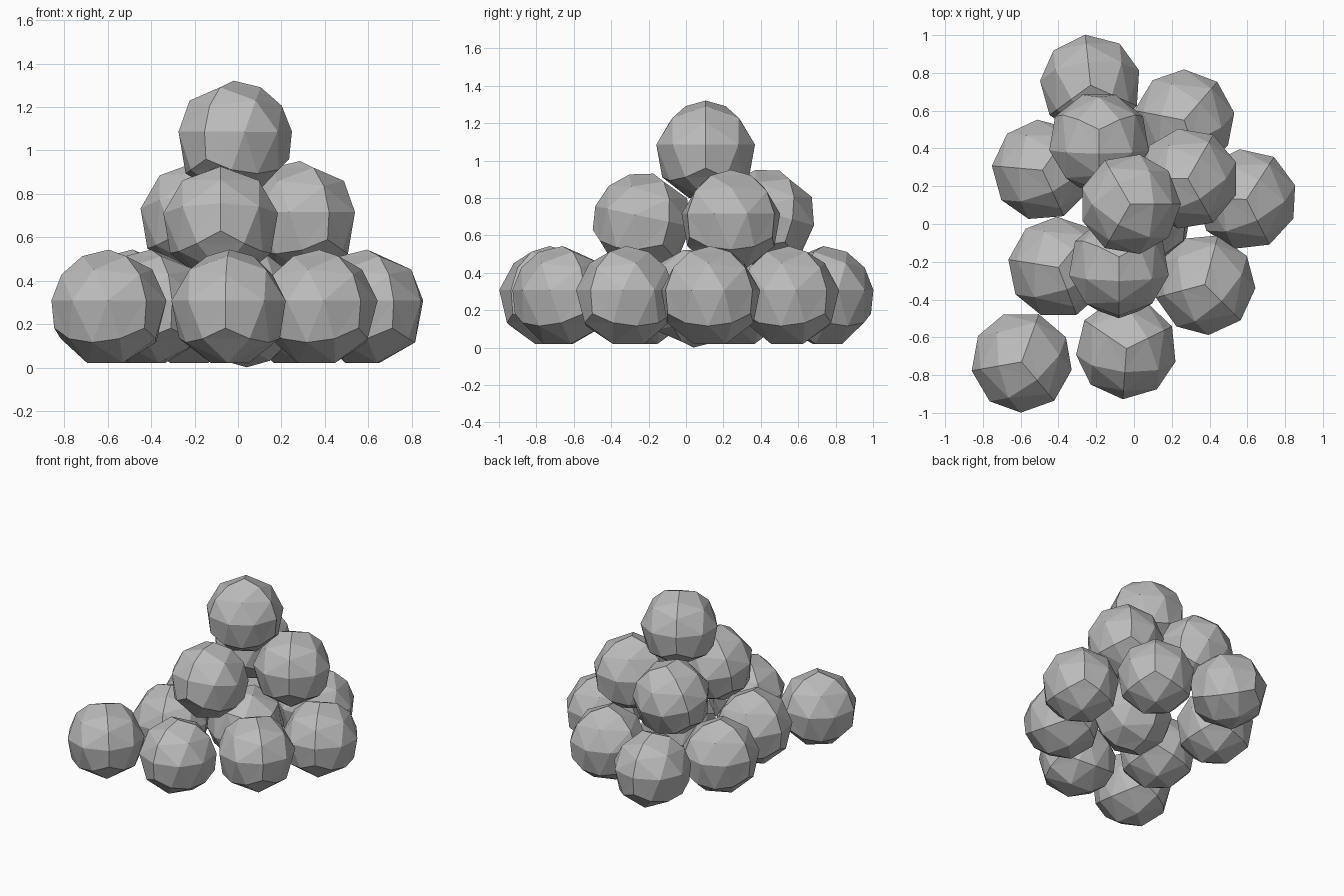
import bpy, bmesh
from math import radians, sin, cos, tan, acos, sqrt
from mathutils import Vector, Matrix

cube = bpy.data.objects.get("Cube")
if cube:
    bpy.data.objects.remove(cube)

grey = bpy.data.materials.new("stone_grey")
grey.use_nodes = True
GREY = (0.5, 0.5, 0.5, 1)
grey.diffuse_color = GREY
for node in grey.node_tree.nodes:
    if node.type == 'BSDF_PRINCIPLED':
        node.inputs["Base Color"].default_value = GREY

RADIUS = 0.271
N = 4                      # segments along each seam
INNER = tan(radians(22))   # half-size of the flat patch on each side


def patch_point(corners, w):
    """Point on the unit ball for whole-number weights on three corners."""
    used = [(c, n) for c, n in zip(corners, w) if n]
    if len(used) == 1:
        return used[0][0].copy()
    if len(used) == 2:     # even steps along a seam
        (a, n), (b, _) = used
        return b.slerp(a, n / N)
    mid = sum(corners, Vector()).normalized()
    c = corners[w.index(max(w))]
    out = (c - mid * c.dot(mid)).normalized()
    return (mid + out * INNER).normalized()


def ball_mesh():
    """Four-cornered ball: one corner on top, flat patch below."""
    h = sqrt(8) / 3
    tips = [Vector((0, 0, 1))]
    tips += [Vector((h * cos(radians(a)), h * sin(radians(a)), -1 / 3)) for a in (0, 120, 240)]
    bm = bmesh.new()
    for ids in ((0, 1, 2), (0, 2, 3), (0, 3, 1), (1, 3, 2)):
        tri = [tips[i] for i in ids]
        grid = {(i, j): bm.verts.new(patch_point(tri, (N - i - j, i, j)) * RADIUS)
                for i in range(N + 1) for j in range(N + 1 - i)}
        for i, j in grid:
            if i + j < N:
                bm.faces.new((grid[i, j], grid[i + 1, j], grid[i, j + 1]))
            if i + j < N - 1:
                bm.faces.new((grid[i + 1, j], grid[i + 1, j + 1], grid[i, j + 1]))
    bmesh.ops.remove_doubles(bm, verts=bm.verts, dist=0.001)
    bmesh.ops.recalc_face_normals(bm, faces=bm.faces)
    mesh = bpy.data.meshes.new("ball")
    bm.to_mesh(mesh)
    bm.free()
    mesh.materials.append(grey)
    return mesh


mesh = ball_mesh()


def add_ball(name, x, y, z, turn, tilt=0):
    """Turn about the upright axis, then tip the top toward the back."""
    ob = bpy.data.objects.new(name, mesh)
    bpy.context.scene.collection.objects.link(ob)
    ob.matrix_world = (Matrix.Translation((x, y, z))
                       @ Matrix.Rotation(radians(-tilt), 4, 'X')
                       @ Matrix.Rotation(radians(turn), 4, 'Z'))


# Bottom layer
LOW = 0.272
for n, (x, y, turn) in enumerate((
        (-0.595, -0.73, 70), (-0.04, -0.66, 26), (0.375, -0.32, 75),
        (-0.40, -0.23, 51), (0.595, 0.13, 57), (-0.485, 0.285, 55),
        (0.265, 0.55, 49), (-0.23, 0.735, 96))):
    add_ball(f"bottom_ball_{n + 1}", x, y, LOW, turn)
# Upside-down ball in the middle
add_ball("bottom_ball_middle", 0.04, 0.04, LOW, 30, 180)

# Middle layer
add_ball("middle_ball_back", -0.185, 0.43, 0.685, 30, 15)
add_ball("middle_ball_left", 0.285, 0.24, 0.68, 60)
add_ball("middle_ball_front", -0.08, -0.23, 0.665, 30, 12)

# Top
add_ball("top_ball", -0.02, 0.105, 1.05, 0)
